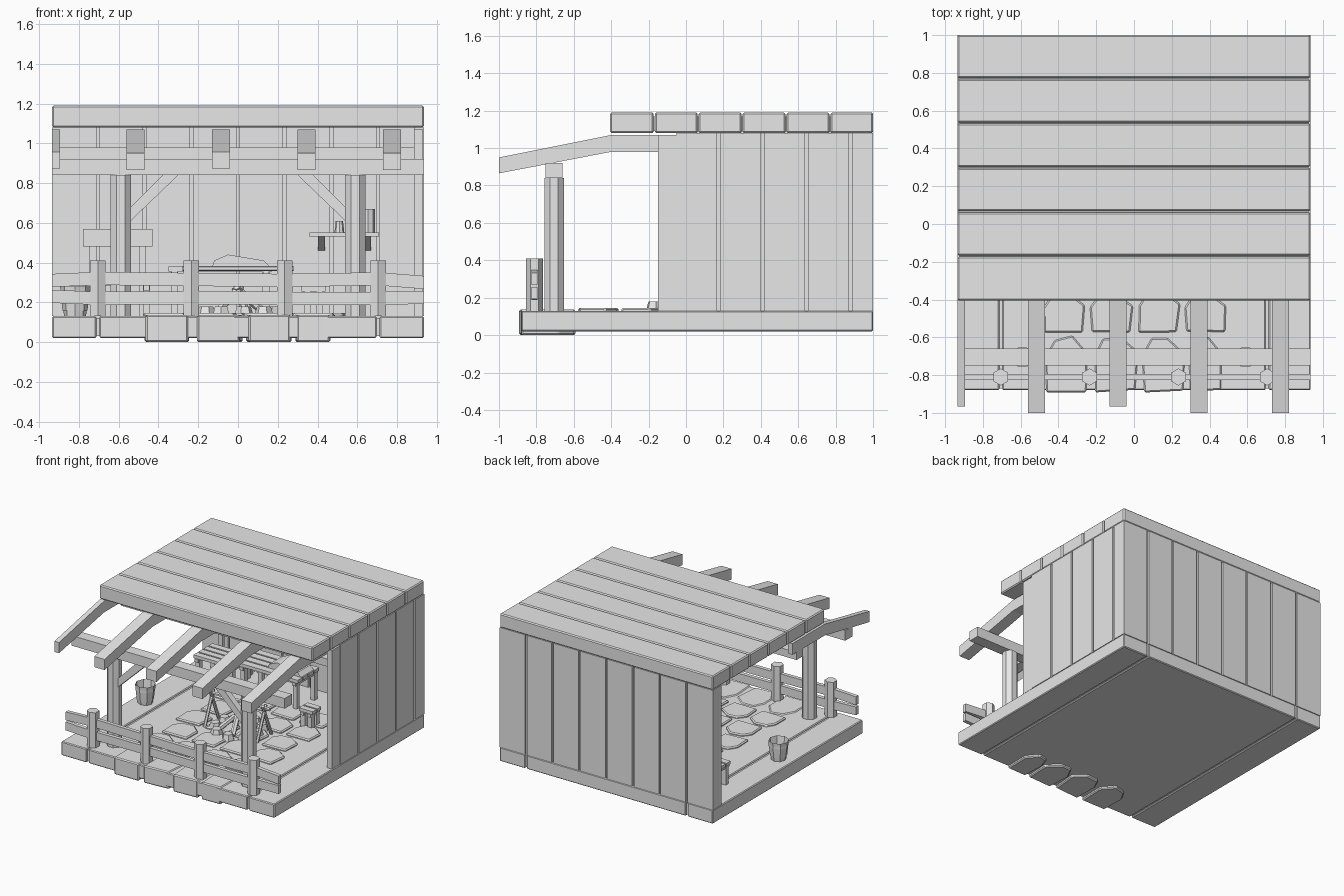
import bpy, bmesh, math, random
from mathutils import Vector

random.seed(4)
if "Cube" in bpy.data.objects:
    bpy.data.objects.remove(bpy.data.objects["Cube"])

grey = bpy.data.materials.new("plain_grey")
grey.use_nodes = True
grey.diffuse_color = (0.8, 0.8, 0.8, 1)
grey.node_tree.nodes["Principled BSDF"].inputs["Base Color"].default_value = (0.8, 0.8, 0.8, 1)


def finish(name, bm, bevel=0):
    bmesh.ops.recalc_face_normals(bm, faces=bm.faces[:])
    me = bpy.data.meshes.new(name)
    bm.to_mesh(me)
    bm.free()
    me.materials.append(grey)
    ob = bpy.data.objects.new(name, me)
    bpy.context.collection.objects.link(ob)
    if bevel:
        mod = ob.modifiers.new("bevel", "BEVEL")
        mod.width, mod.segments = bevel, 1
    return ob


def box(name, x, y, z, bevel=0):
    """Box from three (low, high) ranges."""
    bm = bmesh.new()
    bmesh.ops.create_cube(bm, size=1)
    for v in bm.verts:
        v.co = [r[0] if c < 0 else r[1] for c, r in zip(v.co, (x, y, z))]
    return finish(name, bm, bevel)


def prism(name, points, direction, bevel=0):
    """Extrude a polygon along a vector."""
    bm = bmesh.new()
    face = bm.faces.new([bm.verts.new(p) for p in points])
    new = bmesh.ops.extrude_face_region(bm, geom=[face])["geom"]
    bmesh.ops.translate(bm, vec=direction, verts=[g for g in new if isinstance(g, bmesh.types.BMVert)])
    return finish(name, bm, bevel)


def post(name, a, b, r, sides=6, r2=None, turn=0):
    """Straight faceted post, log or leg between two points."""
    a, b = Vector(a), Vector(b)
    bm = bmesh.new()
    bmesh.ops.create_cone(bm, cap_ends=True, segments=sides, radius1=r,
                          radius2=r if r2 is None else r2, depth=(b - a).length)
    ob = finish(name, bm)
    ob.location = (a + b) / 2
    ob.rotation_mode = "QUATERNION"
    ob.rotation_quaternion = (b - a).to_track_quat("Z", "Y")
    if turn:
        for v in ob.data.vertices:
            x, y = v.co.x, v.co.y
            v.co.x = x * math.cos(turn) - y * math.sin(turn)
            v.co.y = x * math.sin(turn) + y * math.cos(turn)
    return ob


def planks(name, edges, gap, make):
    """Row of planks between neighbouring edges, leaving narrow gaps."""
    for i, (a, b) in enumerate(zip(edges, edges[1:])):
        lo = a if i == 0 else a + gap
        hi = b if i == len(edges) - 2 else b - gap
        make(f"{name}_{i + 1}", (lo, hi))


W = 0.935
STEP = 0.235
GAP = 0.008

# Floor slab
box("floor_core", (-0.925, 0.925), (-0.87, 0.99), (0.03, 0.12))
planks("floor_board", (-W, -0.705, 0.705, W), GAP,
       lambda n, r: box(n, r, (-0.88, 1), (0.02, 0.13), 0.006))

# Flat roof
box("roof_core", (-0.925, 0.925), (-0.395, 0.99), (1.09, 1.17))
planks("roof_board", [-0.405] + [-0.17 + STEP * i for i in range(5)] + [1], 0.003,
       lambda n, r: box(n, (-W, W), r, (1.08, 1.19), 0.008))

# Back wall with vertical boards on both faces
box("back_wall_core", (-0.925, W - 0.01), (0.91, 0.985), (0.12, 1.1))
back_edges = [-W] + [STEP * i for i in range(-3, 4)] + [W]
planks("back_board", back_edges, GAP, lambda n, r: box(n, r, (0.89, 1), (0.13, 1.08)))

# Right-hand wall with its front end post
box("side_wall_core", (0.9, 0.92), (-0.05, 0.98), (0.12, 1.1))
planks("side_board", [-0.05] + [0.175 + STEP * i for i in range(4)] + [1], GAP,
       lambda n, r: box(n, (0.885, W), r, (0.13, 1.08)))
box("side_wall_end", (0.885, 0.93), (-0.15, -0.045), (0.13, 1.07))

# Rafters, bent at the roof edge
for i, (x0, x1, tip) in enumerate(((-W, -0.895, -0.965), (-0.56, -0.47, -1), (-0.13, -0.04, -0.965),
                                   (0.3, 0.39, -1), (0.73, 0.82, -1))):
    drop = 0.2 * (-0.4 - tip)
    prism(f"rafter_{i + 1}", [(x0, tip, 1.07 - drop), (x0, -0.4, 1.07), (x0, 0, 1.07), (x0, 0, 0.98),
                              (x0, -0.4, 0.98), (x0, tip, 0.985 - drop)], (x1 - x0, 0, 0))
box("inner_beam", (-W, 0.9), (-0.13, -0.05), (0.92, 0.98))

# Porch beam, posts and diagonal braces
box("porch_beam", (-W, W), (-0.75, -0.66), (0.84, 0.92))
for side, s in (("right", -1), ("left", 1)):
    post(f"porch_post_{side}", (s * 0.59, -0.705, 0.13), (s * 0.59, -0.705, 0.84), 0.057, 8, turn=math.pi / 8)
    prism(f"porch_brace_{side}", [(s * 0.54, -0.73, 0.61), (s * 0.54, -0.73, 0.68),
                                  (s * 0.38, -0.73, 0.84), (s * 0.3, -0.73, 0.84)], (0, 0.05, 0))

# Fence posts and slightly wavy rails
xs = [-0.705, -0.235, 0.235, 0.705]
for i, x in enumerate(xs):
    post(f"fence_post_{i + 1}", (x, -0.81, 0.13), (x, -0.81, 0.41), 0.045)
stations = [-W] + xs + [W]
for name, z, waves in (("upper_rail", 0.31, (0, 0.01, 0.005, 0, 0.008, -0.01)),
                       ("lower_rail", 0.22, (0.01, 0, 0.003, 0, 0, 0.005))):
    low = [(x, -0.825, z - 0.033 + w) for x, w in zip(stations, waves)]
    high = [(x, -0.825, z + 0.033 + w) for x, w in zip(stations, waves)]
    prism(name, low + high[::-1], (0, 0.03, 0))


# Paving: front step stones, then rows of flagstones
def stone(name, x, y, w, d, z0, z1):
    outline = []
    for px, py in ((-0.46, -0.5), (0.46, -0.5), (0.5, 0.2), (0.1, 0.5), (-0.3, 0.45), (-0.5, 0.15)):
        outline.append((x + w * (px + random.uniform(-0.03, 0.03)),
                        y + d * (py + random.uniform(-0.03, 0.03)), z0))
    prism(name, outline, (0, 0, z1 - z0), 0.008)


for i, x in enumerate((-0.355, -0.095, 0.155, 0.375)):
    stone(f"step_stone_{i + 1}", x, -0.74, 0.23 if i < 3 else 0.18, 0.29, 0, 0.137)
for row in range(5):
    for col in range(4):
        stone(f"flagstone_{row + 1}_{col + 1}", -0.37 + 0.25 * col + 0.05 * (row % 2),
              -0.47 + 0.235 * row, 0.22, 0.21, 0.11, 0.145)

# Fire pit: ring of stones, crossed logs and a support frame
for i in range(9):
    a = math.tau * i / 9
    x, y = 0.17 * math.cos(a), 0.17 * math.sin(a)
    post(f"fire_stone_{i + 1}", (x, y, 0.13), (x, y, 0.18), 0.05, 6, 0.035, a)
for i in range(5):
    a = math.tau * i / 5
    post(f"fire_log_{i + 1}", (0.13 * math.cos(a), 0.13 * math.sin(a), 0.15),
         (-0.02 * math.cos(a), -0.02 * math.sin(a), 0.28), 0.02)
for s in (-1, 1):
    for t in (-1, 1):
        post("spit_leg", (s * 0.23, t * 0.09, 0.13), (s * 0.23, -t * 0.02, 0.39), 0.013)
post("spit_bar", (-0.28, 0, 0.37), (0.28, 0, 0.37), 0.013)


# Slatted seats and a table
def slatted(name, x, y, z, slats):
    step = (y[1] - y[0]) / slats
    for i in range(slats):
        box(f"{name}_slat_{i + 1}", x, (y[0] + step * i + 0.006, y[0] + step * (i + 1) - 0.006), (z - 0.025, z))
    for px in (x[0] + 0.03, x[1] - 0.03):
        box(f"{name}_crosspiece", (px - 0.015, px + 0.015), y, (z - 0.05, z - 0.025))
        for py in (y[0] + 0.03, y[1] - 0.03):
            box(f"{name}_leg", (px - 0.018, px + 0.018), (py - 0.018, py + 0.018), (0.13, z - 0.025))


slatted("bench", (-0.78, -0.43), (0.55, 0.8), 0.31, 4)
box("bench_backrest", (-0.78, -0.43), (0.8, 0.825), (0.48, 0.57))
for x in (-0.73, -0.48):
    box("bench_back_support", (x - 0.018, x + 0.018), (0.825, 0.85), (0.13, 0.55))
slatted("table", (-0.35, 0.17), (0.5, 0.78), 0.38, 4)
prism("folded_cloth", [(-0.13, 0.56, 0.38), (0.16, 0.56, 0.38), (0.13, 0.56, 0.41),
                       (-0.05, 0.56, 0.44), (-0.12, 0.56, 0.41)], (0, 0.16, 0))
slatted("stool", (0.32, 0.44), (0.3, 0.42), 0.28, 2)

# Wall shelf with brackets and jars
box("shelf", (0.36, 0.71), (0.74, 0.89), (0.53, 0.552))
for x in (0.42, 0.65):
    prism("shelf_bracket", [(x - 0.018, 0.89, 0.53), (x - 0.018, 0.78, 0.53), (x - 0.018, 0.89, 0.46)], (0.036, 0, 0))
post("tall_jar", (0.655, 0.82, 0.55), (0.655, 0.82, 0.67), 0.035, 8)
post("small_jar", (0.51, 0.82, 0.55), (0.51, 0.82, 0.61), 0.025, 8, 0.018)

# Open bucket: tapered, hollow, with two hoops
bucket = post("bucket", (-0.82, 0.01, 0.13), (-0.82, 0.01, 0.28), 0.055, 8, 0.075)
bm = bmesh.new()
bm.from_mesh(bucket.data)
top = max(bm.faces, key=lambda f: f.calc_center_median().z)
bmesh.ops.inset_region(bm, faces=[top], thickness=0.012)
bmesh.ops.translate(bm, vec=(0, 0, -0.12), verts=top.verts[:])
bm.to_mesh(bucket.data)
bm.free()
for z, r in ((0.165, 0.063), (0.235, 0.073)):
    hoop = post("bucket_hoop", (-0.82, 0.01, z), (-0.82, 0.01, z + 0.018), r, 8)
    bm = bmesh.new()
    bm.from_mesh(hoop.data)
    bmesh.ops.delete(bm, geom=[f for f in bm.faces if len(f.verts) > 4], context="FACES_ONLY")
    bm.to_mesh(hoop.data)
    bm.free()
